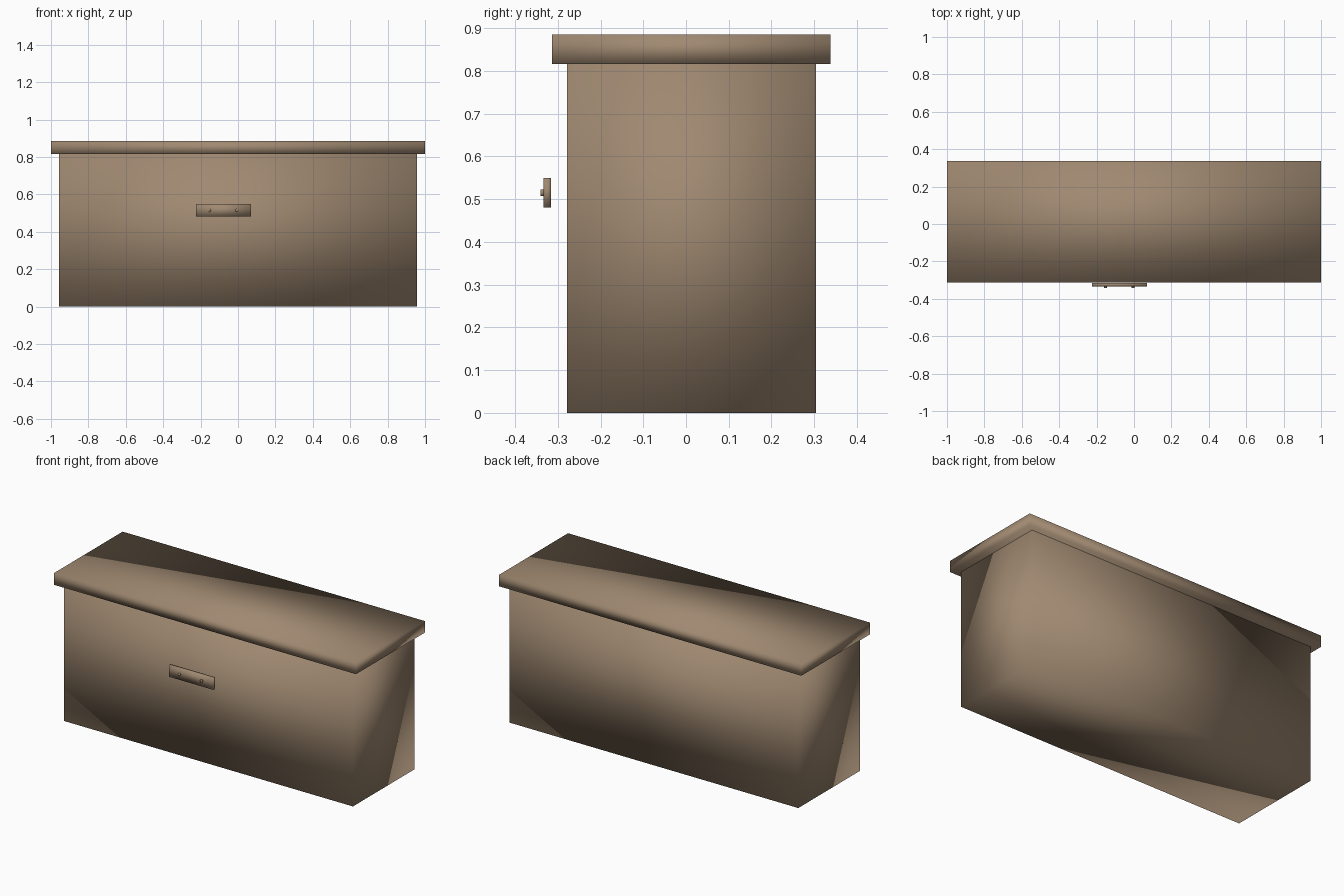
import bpy
import bmesh
from mathutils import Matrix, Vector

default = bpy.data.objects.get("Cube")
if default:
    bpy.data.objects.remove(default, do_unlink=True)

# One warm brown for every part
brown = bpy.data.materials.new("warm_brown")
brown.use_nodes = True
colour = (0.35, 0.25, 0.165, 1.0)
brown.diffuse_color = colour
brown.node_tree.nodes["Principled BSDF"].inputs["Base Color"].default_value = colour


def finish(name, bm):
    """Turn a bmesh into a softly shaded brown object."""
    for face in bm.faces:
        face.smooth = True
    mesh = bpy.data.meshes.new(name)
    bm.to_mesh(mesh)
    bm.free()
    mesh.materials.append(brown)
    obj = bpy.data.objects.new(name, mesh)
    bpy.context.collection.objects.link(obj)
    return obj


def box(name, low, high):
    low, high = Vector(low), Vector(high)
    bm = bmesh.new()
    bmesh.ops.create_cube(bm, size=1.0)
    bmesh.ops.scale(bm, vec=high - low, verts=bm.verts)
    bmesh.ops.translate(bm, vec=(low + high) / 2, verts=bm.verts)
    return finish(name, bm)


def stud(name, x, z, back, front, radius):
    """Short round stud pointing toward the front."""
    bm = bmesh.new()
    bmesh.ops.create_cone(bm, cap_ends=True, segments=16, radius1=radius,
                          radius2=radius, depth=back - front,
                          matrix=Matrix.Translation((x, (back + front) / 2, z))
                          @ Matrix.Rotation(1.5708, 4, "X"))
    return finish(name, bm)


# Chest body and overhanging lid
box("chest_body", (-0.956, -0.279, 0.0), (0.956, 0.304, 0.817))
box("lid", (-1.0, -0.313, 0.816), (1.0, 0.338, 0.885))

# Front plate, standing a little clear of the body, with two studs
box("front_plate", (-0.225, -0.333, 0.481), (0.07, -0.316, 0.55))
for side, x in (("right", -0.153), ("left", -0.006)):
    stud("plate_stud_" + side, x, 0.515, -0.332, -0.341, 0.008)
